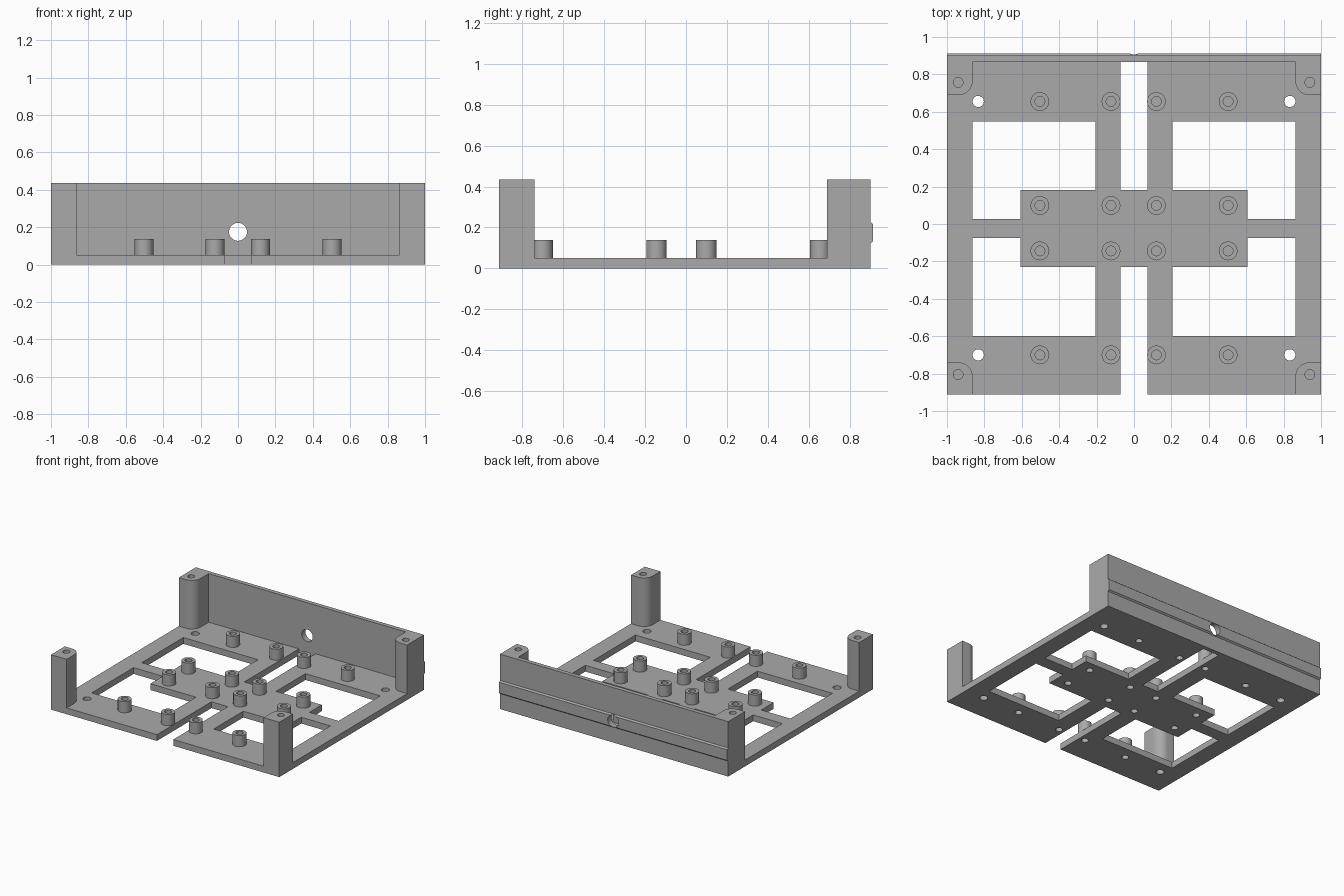
import bpy, bmesh, math
from mathutils import Matrix, Vector

cube = bpy.data.objects.get("Cube")
if cube:
    bpy.data.objects.remove(cube, do_unlink=True)

grey = bpy.data.materials.new("plain grey")
grey.use_nodes = True
grey.diffuse_color = (0.4, 0.4, 0.4, 1)
grey.node_tree.nodes["Principled BSDF"].inputs["Base Color"].default_value = (0.4, 0.4, 0.4, 1)

BACK, FRONT = 0.90, -0.912     # outer faces of the tray
FLOOR, TOP = 0.05, 0.435       # plate thickness and full height
ROWS = (0.655, 0.099, -0.144, -0.70)
COLUMNS = (-0.503, -0.123, 0.12, 0.503)


def prism(bm, points, z0, z1):
    """Extrude an outline in x and y from z0 to z1."""
    low = [bm.verts.new((x, y, z0)) for x, y in points]
    high = [bm.verts.new((x, y, z1)) for x, y in points]
    bm.faces.new(low)
    bm.faces.new(high)
    for i in range(len(points)):
        j = (i + 1) % len(points)
        bm.faces.new((low[i], low[j], high[j], high[i]))


def box(x0, x1, y0, y1):
    return [(x0, y0), (x1, y0), (x1, y1), (x0, y1)]


def disc(x, y, r, n=32):
    return [(x + r * math.cos(2 * math.pi * i / n), y + r * math.sin(2 * math.pi * i / n))
            for i in range(n)]


def make(name, bm, smooth=True):
    bmesh.ops.recalc_face_normals(bm, faces=bm.faces[:])
    mesh = bpy.data.meshes.new(name)
    bm.to_mesh(mesh)
    bm.free()
    mesh.materials.append(grey)
    ob = bpy.data.objects.new(name, mesh)
    bpy.context.collection.objects.link(ob)
    if smooth:
        shade(ob)
    return ob


def shade(ob):
    bpy.ops.object.select_all(action='DESELECT')
    ob.select_set(True)
    bpy.context.view_layer.objects.active = ob
    bpy.ops.object.shade_smooth_by_angle(angle=math.radians(30))


def cut(ob, cutter):
    """Apply a boolean difference and remove the cutter."""
    cutter.hide_render = True
    mod = ob.modifiers.new("cut", 'BOOLEAN')
    mod.operation = 'DIFFERENCE'
    mod.solver = 'EXACT'
    mod.object = cutter
    bpy.ops.object.select_all(action='DESELECT')
    ob.select_set(True)
    bpy.context.view_layer.objects.active = ob
    bpy.ops.object.modifier_apply(modifier=mod.name)
    bpy.data.objects.remove(cutter, do_unlink=True)
    shade(ob)


# Base plate with stepped windows, two slots and screw holes
bm = bmesh.new()
prism(bm, box(-1, 1, FRONT, BACK), 0, FLOOR)
base = make("base_plate", bm)

bm = bmesh.new()
for side in (-1, 1):
    for edge, rail, pad in ((0.548, 0.027, 0.182), (-0.60, -0.075, -0.23)):
        outline = [(0.863, edge), (0.863, rail), (0.607, rail),
                   (0.607, pad), (0.207, pad), (0.207, edge)]
        prism(bm, [(side * x, y) for x, y in outline], -0.1, 0.2)
    for y in (ROWS[0], ROWS[-1]):
        prism(bm, disc(side * 0.833, y, 0.03), -0.1, 0.2)
prism(bm, box(-0.072, 0.072, 0.182, 0.866), -0.1, 0.2)
prism(bm, box(-0.072, 0.072, -1.1, -0.23), -0.1, 0.2)
for x in COLUMNS:
    for y in ROWS:
        prism(bm, disc(x, y, 0.026), -0.1, 0.2)
cut(base, make("base_cutter", bm, False))


# Corner posts with one rounded inner corner and a blind screw hole
def post(name, side, outer, inner, hole_y):
    r = 0.075
    s = 1 if outer > inner else -1
    outline = [(1, outer), (1, inner)]
    for i in range(13):
        a = math.pi / 2 * i / 12
        outline.append((0.863 + r - r * math.sin(a), inner + s * (r - r * math.cos(a))))
    outline.append((0.863, outer))
    bm = bmesh.new()
    prism(bm, [(side * x, y) for x, y in outline], FLOOR, TOP)
    ob = make(name, bm)
    bm = bmesh.new()
    prism(bm, disc(side * 0.94, hole_y, 0.026), 0.2, 0.6)
    cut(ob, make("post_cutter", bm, False))


for side, label in ((1, "left"), (-1, "right")):
    post("front_post_" + label, side, FRONT, -0.74, -0.805)
    post("back_post_" + label, side, 0.866, 0.689, 0.757)

# Back wall with a raised chamfered rib, drilled through the middle
profile = [(0.866, FLOOR), (BACK, FLOOR), (BACK, 0.122), (0.912, 0.132),
           (0.912, 0.217), (BACK, 0.227), (BACK, TOP), (0.866, TOP)]
bm = bmesh.new()
prism(bm, profile, -1, 1)
for v in bm.verts:
    v.co = Vector((v.co.z, v.co.x, v.co.y))
wall = make("back_wall", bm)

bm = bmesh.new()
prism(bm, disc(0, 0, 0.048, 48), -1.2, -0.7)
bm.transform(Matrix.Translation((0, 0, 0.175)) @ Matrix.Rotation(math.pi / 2, 4, 'X'))
for v in bm.verts:
    v.co.y = abs(v.co.y)
cut(wall, make("wall_cutter", bm, False))

# Hollow standoffs, lathed once and shared
bm = bmesh.new()
ring = [(0, 0.07), (0.026, 0.07), (0.026, 0.138), (0.05, 0.138), (0.05, FLOOR), (0, FLOOR)]
verts = [bm.verts.new((x, 0, z)) for x, z in ring]
edges = [bm.edges.new(pair) for pair in zip(verts, verts[1:])]
bmesh.ops.spin(bm, geom=verts + edges, cent=(0, 0, 0), axis=(0, 0, 1),
               angle=2 * math.pi, steps=32)
bmesh.ops.remove_doubles(bm, verts=bm.verts[:], dist=0.0005)
first = make("standoff", bm)
spots = [(x, y) for x in COLUMNS for y in ROWS]
first.location = (*spots[0], 0)
for x, y in spots[1:]:
    copy = bpy.data.objects.new("standoff", first.data)
    copy.location = (x, y, 0)
    bpy.context.collection.objects.link(copy)
